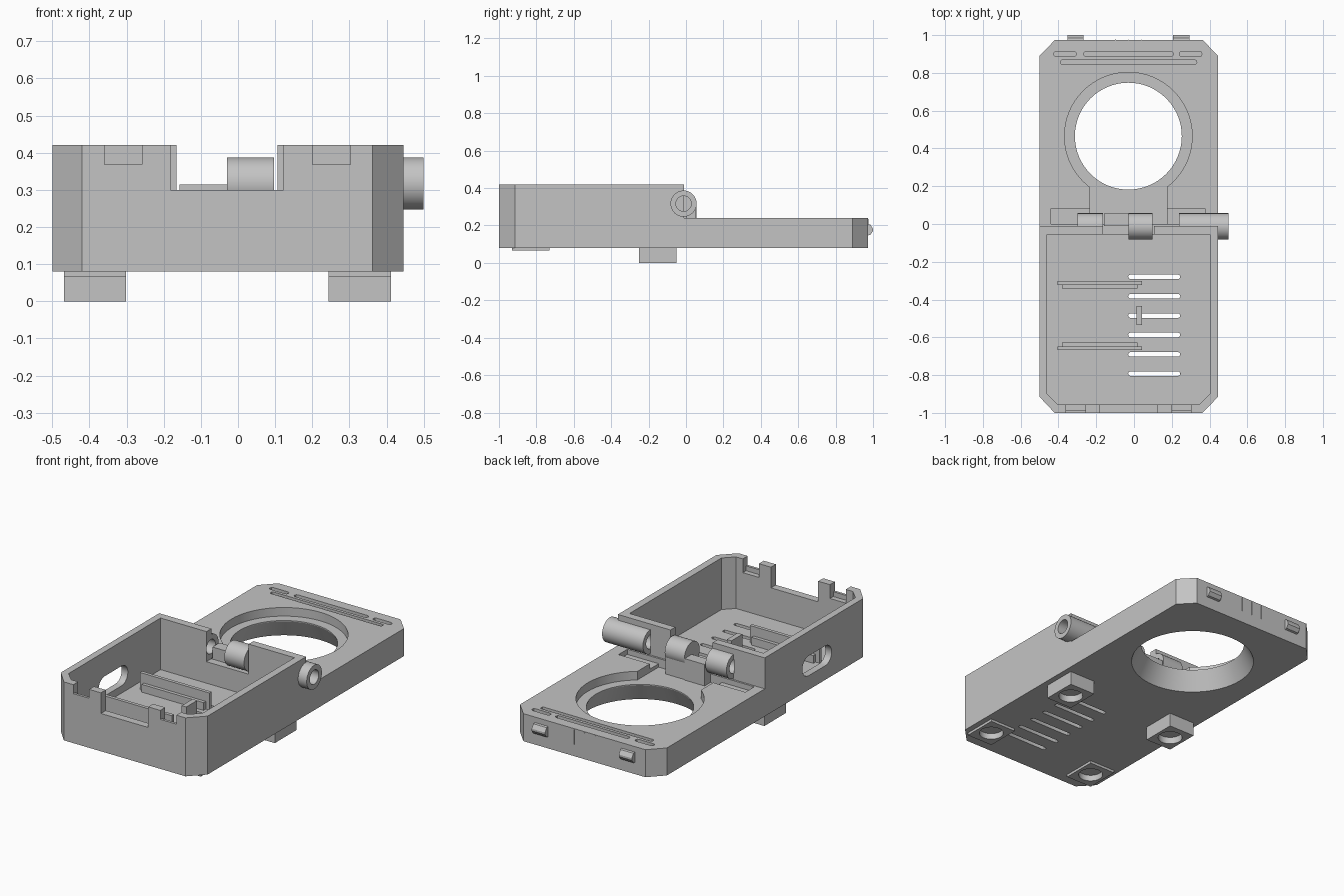
import bpy, bmesh, math
from mathutils import Matrix

if "Cube" in bpy.data.objects:
    bpy.data.objects.remove(bpy.data.objects["Cube"])

grey = bpy.data.materials.new("grey_plastic")
grey.diffuse_color = (0.55, 0.55, 0.55, 1)
grey.use_nodes = True
grey.node_tree.nodes["Principled BSDF"].inputs["Base Color"].default_value = grey.diffuse_color


def finish(name, bm):
    bmesh.ops.recalc_face_normals(bm, faces=bm.faces)
    me = bpy.data.meshes.new(name)
    bm.to_mesh(me)
    bm.free()
    me.materials.append(grey)
    ob = bpy.data.objects.new(name, me)
    bpy.context.collection.objects.link(ob)
    return ob


def prism(name, pts, a, b, axis='Z'):
    """Extrude a 2D outline along z (points x,y) or along x (points y,z)."""
    bm = bmesh.new()
    place = (lambda p: (p[0], p[1], a)) if axis == 'Z' else (lambda p: (a, p[0], p[1]))
    f = bm.faces.new([bm.verts.new(place(p)) for p in pts])
    ext = bmesh.ops.extrude_face_region(bm, geom=[f])
    move = (0, 0, b - a) if axis == 'Z' else (b - a, 0, 0)
    bmesh.ops.translate(bm, vec=move, verts=[g for g in ext['geom'] if isinstance(g, bmesh.types.BMVert)])
    return finish(name, bm)


def box(name, x0, x1, y0, y1, z0, z1):
    return prism(name, [(x0, y0), (x1, y0), (x1, y1), (x0, y1)], z0, z1)


def cyl(name, x, y, z0, z1, r0, r1=None):
    bm = bmesh.new()
    bmesh.ops.create_cone(bm, cap_ends=True, segments=64, radius1=r0, radius2=r1 or r0, depth=z1 - z0,
                          matrix=Matrix.Translation((x, y, (z0 + z1) / 2)))
    return finish(name, bm)


def rod(name, x0, x1, r, y=-0.013, z=0.317):
    """Cylinder along x, by default on the hinge axis."""
    pts = [(y + r * math.cos(t * math.tau / 48), z + r * math.sin(t * math.tau / 48)) for t in range(48)]
    return prism(name, pts, x0, x1, 'X')


def stadium(cx, cy, w, h, n=10):
    """Outline of a slot with round ends, long in its first direction."""
    r = h / 2
    d = w / 2 - r
    out = []
    for s, start in ((1, -math.pi / 2), (-1, math.pi / 2)):
        out += [(cx + s * d + r * math.cos(start + math.pi * i / n),
                 cy + r * math.sin(start + math.pi * i / n)) for i in range(n + 1)]
    return out


def combine(ob, other, op='DIFFERENCE'):
    m = ob.modifiers.new("bool", 'BOOLEAN')
    m.operation, m.object, m.solver = op, other, 'EXACT'
    bpy.context.view_layer.objects.active = ob
    bpy.ops.object.modifier_apply(modifier=m.name)
    bpy.data.objects.remove(other)


L, R = -0.5, 0.445      # side faces
B = 0.08                # underside

# Tray shell with chamfered front corners
tray = prism("tray", [(L, -0.01), (L, -0.915), (-0.42, -1), (0.362, -1), (R, -0.915), (R, -0.01)], B, 0.42)
combine(tray, prism("cut", [(-0.46, -0.055), (-0.46, -0.90), (-0.405, -0.955),
                            (0.347, -0.955), (0.402, -0.90), (0.402, -0.055)], 0.12, 0.5))

# Rear hinge barrels merged into the back wall
for x0, x1 in ((-0.3, -0.165), (0.237, 0.5)):
    barrel = rod("barrel", x0, x1, 0.07)
    combine(barrel, box("cut", -0.4, 0.42, -0.2, -0.055, 0.2, 0.5))
    combine(tray, barrel, 'UNION')
    combine(tray, rod("bore", x0 - 0.002, x1 + 0.002, 0.041))

# Openings in the front and back walls, and clip notches
combine(tray, box("cut", -0.182, 0.122, -1.1, -0.94, 0.3, 0.5))
combine(tray, box("cut", -0.165, 0.107, -0.07, 0.1, 0.245, 0.5))
for x0, x1 in ((-0.36, -0.258), (0.2, 0.303)):
    combine(tray, box("cut", x0, x1, -0.985, -0.94, 0.34, 0.5))
    combine(tray, box("cut", x0, x1, -1.1, -0.97, 0.368, 0.5))

# Vent slots through the floor, port through the left wall
for i in range(6):
    combine(tray, prism("cut", stadium(0.107, -0.28 - i * 0.1025, 0.276, 0.025, 4), 0, 0.2))
combine(tray, prism("cut", stadium(-0.49, 0.22, 0.27, 0.115), -0.6, -0.42, 'X'))

# Feet with round pockets: tall pair at the middle, shallow pair at the front
for x in (-0.385, 0.328):
    for y, z, depth in ((-0.15, 0, 0.04), (-0.83, 0.065, 0.035)):
        foot = box("foot", x - 0.084, x + 0.084, y - 0.1, y + 0.1, z, B + 0.01)
        combine(tray, foot, 'UNION')
        combine(tray, cyl("pocket", x, y, z - 0.02, z + depth, 0.066))

# Board rails on the tray floor, mirrored about the middle, plus end stop
for s, side in ((1, "rear"), (-1, "front")):
    mid = -0.485
    for name, x0, x1, a, b, top in (("rail", -0.405, 0.042, 0.163, 0.183, 0.22),
                                    ("rail_ledge", -0.38, 0.018, 0.143, 0.165, 0.165)):
        ys = sorted((mid + s * a, mid + s * b))
        box(side + "_" + name, x0, x1, ys[0], ys[1], 0.115, top)
box("end_stop", 0.012, 0.042, -0.535, -0.435, 0.115, 0.22)

# Lid plate with chamfered far corners
lid = prism("lid", [(L, -0.01), (R, -0.01), (R, 0.89), (0.365, 0.973), (-0.42, 0.973), (L, 0.89)], B, 0.24)

# Round window: flared below, recessed ring above, with neck and hinge clearance
cx, cy = -0.03, 0.465
combine(lid, cyl("cut", cx, cy, 0.0, 0.3, 0.283))
combine(lid, cyl("cut", cx, cy, B - 0.005, 0.185, 0.338, 0.283))
combine(lid, cyl("cut", cx, cy, 0.19, 0.3, 0.338))
combine(lid, box("cut", -0.233, 0.175, 0.001, 0.23, 0.19, 0.3))
combine(lid, box("cut", -0.44, 0.377, 0.001, 0.082, 0.21, 0.3))

# Slots in the lid top
for x0, x1, y, h in ((-0.425, -0.305, 0.9, 0.027), (-0.267, 0.208, 0.9, 0.027),
                     (0.24, 0.36, 0.9, 0.027), (-0.39, 0.333, 0.857, 0.024)):
    combine(lid, prism("cut", stadium((x0 + x1) / 2, y, x1 - x0, h, 4), 0.2, 0.3))

# Snap clips and fine ribs on the lid end
for side, x0, x1 in (("left", -0.352, -0.268), ("right", 0.207, 0.293)):
    prism(side + "_clip", [(0.965, 0.145), (0.985, 0.15), (1.0, 0.17), (1.0, 0.182), (0.985, 0.205),
                           (0.965, 0.21)], x0, x1, 'X')
for i in range(3):
    x = -0.098 + i * 0.068
    box("end_rib", x - 0.002, x + 0.002, 0.97, 0.976, 0.15, 0.235)

# Middle hinge knuckle on the lid, with its support and bridge
rod("middle_knuckle", -0.03, 0.097, 0.07)
box("knuckle_support", -0.03, 0.097, 0.0, 0.05, 0.185, 0.3)
box("hinge_bridge", -0.158, -0.03, -0.01, 0.055, 0.185, 0.315)

# Smooth round surfaces, keep edges crisp
bpy.ops.object.select_all(action='SELECT')
bpy.context.view_layer.objects.active = lid
bpy.ops.object.shade_smooth_by_angle(angle=math.radians(25))
